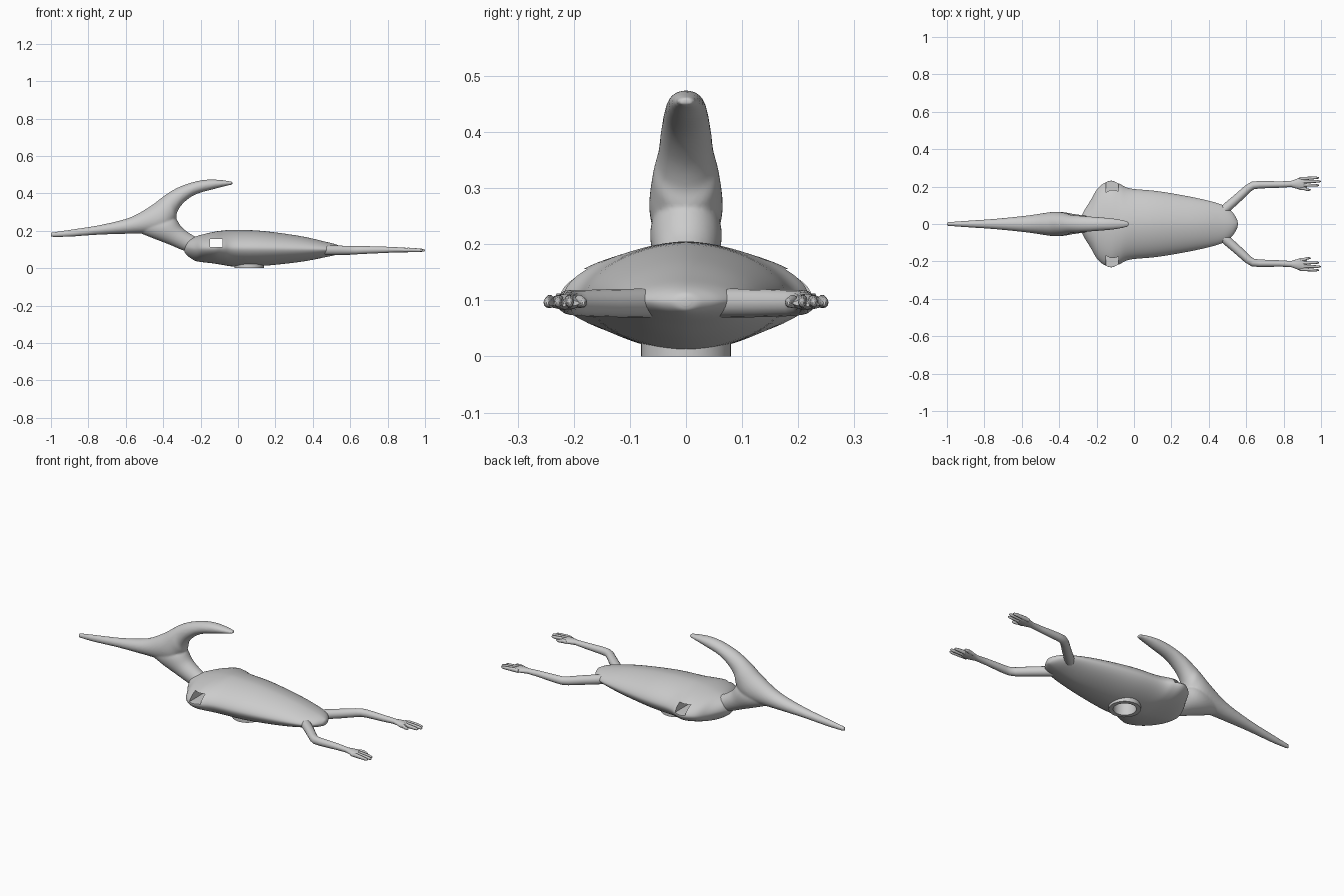
import bpy, bmesh, math
from mathutils import Vector

if "Cube" in bpy.data.objects:
    bpy.data.objects.remove(bpy.data.objects["Cube"])


def spline(rows, steps):
    """Catmull-Rom interpolation through rows of numbers."""
    out = []
    for i in range(len(rows) - 1):
        p = [rows[max(0, min(len(rows) - 1, i + k))] for k in (-1, 0, 1, 2)]
        for s in range(steps):
            t = s / steps
            out.append([0.5 * (2 * b + (c - a) * t + (2 * a - 5 * b + 4 * c - d) * t * t
                               + (3 * b - a - 3 * c + d) * t ** 3) for a, b, c, d in zip(*p)])
    out.append(list(rows[-1]))
    return out


def skin(name, rings):
    """Join closed rings of points into a capped smooth tube."""
    bm = bmesh.new()
    vs = [[bm.verts.new(p) for p in r] for r in rings]
    n = len(vs[0])
    for a, b in zip(vs, vs[1:]):
        for i in range(n):
            bm.faces.new((a[i], a[(i + 1) % n], b[(i + 1) % n], b[i]))
    bm.faces.new(vs[0][::-1])
    bm.faces.new(vs[-1])
    bmesh.ops.recalc_face_normals(bm, faces=bm.faces)
    me = bpy.data.meshes.new(name)
    bm.to_mesh(me)
    bm.free()
    ob = bpy.data.objects.new(name, me)
    bpy.context.collection.objects.link(ob)
    return ob


def loft(name, rows, power=2.0, steps=5, n=40):
    """Rows: top x, top z, bottom x, bottom z, half width."""
    rings = []
    for tx, tz, bx, bz, w in spline(rows, steps):
        ring = []
        for i in range(n):
            a = 2 * math.pi * i / n
            c, s = math.cos(a), math.sin(a)
            c = math.copysign(abs(c) ** (2 / power), c)
            s = math.copysign(abs(s) ** (2 / power), s)
            ring.append(((tx + bx) / 2 + s * (tx - bx) / 2, max(w, 0.002) * c,
                         (tz + bz) / 2 + s * (tz - bz) / 2))
        rings.append(ring)
    return skin(name, rings)


def tube(name, rows, n=16):
    """Rows: x, y, z, sideways radius, vertical radius."""
    rings = []
    for i, (x, y, z, rw, rz) in enumerate(rows):
        p, q = rows[max(i - 1, 0)], rows[min(i + 1, len(rows) - 1)]
        side = Vector((p[1] - q[1], q[0] - p[0], 0)).normalized()
        rings.append([Vector((x, y, z)) + side * rw * math.cos(2 * math.pi * k / n)
                      + Vector((0, 0, rz * math.sin(2 * math.pi * k / n))) for k in range(n)])
    return skin(name, rings)


def activate(ob):
    bpy.ops.object.select_all(action='DESELECT')
    ob.select_set(True)
    bpy.context.view_layer.objects.active = ob


def shade(ob, angle=40):
    activate(ob)
    bpy.ops.object.shade_smooth_by_angle(angle=math.radians(angle))


def apply_mod(ob, kind, **props):
    m = ob.modifiers.new(kind, kind)
    for k, v in props.items():
        setattr(m, k, v)
    activate(ob)
    bpy.ops.object.modifier_apply(modifier=m.name)


def boolean(ob, cutter, op):
    apply_mod(ob, 'BOOLEAN', object=cutter, operation=op, solver='EXACT')
    bpy.data.objects.remove(cutter)


def cylinder(r, z0, z1, x):
    bpy.ops.mesh.primitive_cylinder_add(vertices=40, radius=r, depth=z1 - z0,
                                        location=(x, 0, (z0 + z1) / 2))
    return bpy.context.object


# Head: beak sweeping up into the backward crest
head = loft("head", [
    (-1.0, .190, -1.0, .166, .010), (-.90, .205, -.90, .168, .017),
    (-.74, .230, -.74, .179, .028), (-.58, .270, -.55, .185, .046),
    (-.47, .330, -.39, .190, .065), (-.41, .375, -.335, .255, .060),
    (-.36, .410, -.325, .300, .050), (-.30, .440, -.290, .350, .045),
    (-.22, .465, -.225, .395, .039), (-.15, .474, -.120, .425, .032),
    (-.08, .470, -.070, .438, .024), (-.03, .462, -.030, .447, .014)])

# Neck, fused with the head into one skin
neck = loft("neck", [
    (-.43, .30, -.53, .190, .050), (-.345, .28, -.45, .158, .064),
    (-.30, .218, -.365, .125, .055), (-.235, .172, -.285, .092, .045),
    (-.18, .15, -.22, .08, .04)])
activate(head)
neck.select_set(True)
bpy.ops.object.join()
apply_mod(head, 'REMESH', mode='VOXEL', voxel_size=0.005)
apply_mod(head, 'SMOOTH', factor=0.5, iterations=6)
shade(head, 60)

# Body: flattened, wide at the shoulders, tapering to the tail
body = loft("body", [
    (-.285, .125, -.285, .085, .030), (-.27, .150, -.27, .066, .065),
    (-.23, .168, -.23, .040, .130), (-.19, .180, -.19, .032, .195),
    (-.13, .194, -.13, .025, .231), (-.08, .201, -.08, .017, .216),
    (-.02, .205, -.02, .009, .190), (.13, .199, .13, .012, .175),
    (.33, .172, .33, .033, .140), (.465, .142, .465, .058, .105),
    (.52, .128, .52, .070, .070), (.548, .115, .548, .080, .030),
    (.555, .105, .555, .090, .008)], power=1.75, n=56)

# Belly socket and wing slots
SOCKET_X = .06
boolean(body, cylinder(.08, 0, .06, SOCKET_X), 'UNION')
boolean(body, cylinder(.058, -.05, .075, SOCKET_X), 'DIFFERENCE')
bpy.ops.mesh.primitive_cube_add(size=1, location=(-.117, 0, .134))
slot = bpy.context.object
slot.scale = (.066, .8, .044)
boolean(body, slot, 'DIFFERENCE')
shade(body, 35)

# Legs, feet and toes, mirrored on both sides
for side, label in ((1, "left"), (-1, "right")):
    leg = [(.47, .065, .095, .026, .026), (.55, .135, .095, .024, .025),
           (.61, .190, .095, .022, .023), (.635, .206, .096, .021, .022),
           (.67, .210, .097, .020, .021), (.78, .211, .098, .017, .017),
           (.84, .214, .098, .016, .014), (.88, .215, .097, .030, .014),
           (.905, .216, .096, .034, .012), (.925, .216, .095, .026, .006)]
    shade(tube(label + "_leg", [(x, side * y, z, a, b) for x, y, z, a, b in leg]), 60)
    for k, (y0, y1, end) in enumerate([(.243, .247, .99), (.226, .228, 1.0),
                                       (.208, .207, .99), (.190, .183, .945)]):
        toe = [(.885, y0, .096, .008, .009), (.91, y0, .098, .009, .012),
               (end - .02, y1, .096, .007, .009), (end - .006, y1, .095, .005, .007),
               (end, y1, .095, .002, .003)]
        shade(tube(f"{label}_toe_{k + 1}",
                   [(x, side * y, z, a, b) for x, y, z, a, b in toe], 10), 60)
